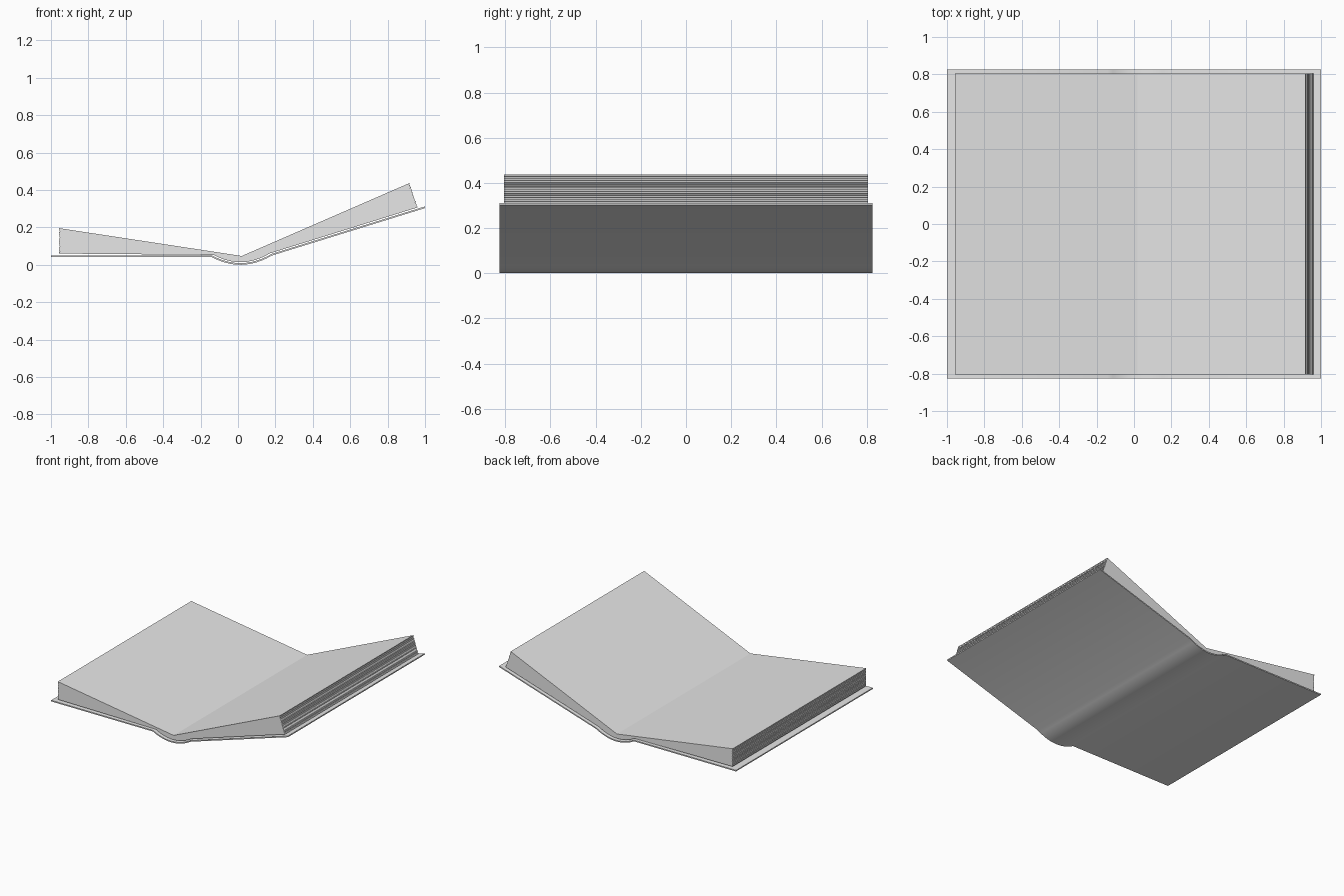
import bpy, bmesh, random
from mathutils import Vector

if "Cube" in bpy.data.objects:
    bpy.data.objects.remove(bpy.data.objects["Cube"])

random.seed(4)
grey = bpy.data.materials.new("plain grey")
grey.diffuse_color = (0.8, 0.8, 0.8, 1)
grey.use_nodes = True
grey.node_tree.nodes["Principled BSDF"].inputs["Base Color"].default_value = grey.diffuse_color


def prism(name, profile, half_depth):
    """Extrude a closed x-z profile symmetrically along y."""
    bm = bmesh.new()
    face = bm.faces.new([bm.verts.new((p[0], -half_depth, p[1])) for p in profile])
    res = bmesh.ops.extrude_face_region(bm, geom=[face])
    verts = [g for g in res["geom"] if isinstance(g, bmesh.types.BMVert)]
    bmesh.ops.translate(bm, vec=(0, 2 * half_depth, 0), verts=verts)
    bmesh.ops.recalc_face_normals(bm, faces=bm.faces)
    mesh = bpy.data.meshes.new(name)
    bm.to_mesh(mesh)
    bm.free()
    mesh.materials.append(grey)
    obj = bpy.data.objects.new(name, mesh)
    bpy.context.collection.objects.link(obj)
    return obj


def arc(a, control, b, steps):
    """Points of a quadratic curve in x-z."""
    a, c, b = Vector(a), Vector(control), Vector(b)
    return [a * (1 - t) ** 2 + c * 2 * t * (1 - t) + b * t * t
            for t in (i / steps for i in range(steps + 1))]


def fore_edge(bottom, top, sheets=14):
    """Ragged edge of stacked sheets running from bottom to top."""
    bottom, top = Vector(bottom), Vector(top)
    inward = Vector((-1 if bottom.x > 0 else 1, 0))
    pts = [bottom]
    for i in range(sheets):
        if i:
            pts.append(bottom.lerp(top, i / sheets) + inward * 0.006)
            pts.append(bottom.lerp(top, (i + 0.2) / sheets) + inward * random.uniform(0, 0.003))
        if i < sheets - 1:
            pts.append(bottom.lerp(top, (i + 0.8) / sheets) + inward * random.uniform(0, 0.003))
    return pts + [top]


# Cover: flat left board, rounded spine, raised right board
spine = arc((-0.14, 0.041), (0.02, -0.045), (0.18, 0.049), 12)
outer = [Vector((-1, 0.041))] + spine + [Vector((1, 0.303))]
inner = [p + Vector((0, 0.009)) for p in reversed(outer)]
cover = prism("cover", outer + inner, 0.825)
bpy.ops.object.select_all(action='DESELECT')
cover.select_set(True)
bpy.context.view_layer.objects.active = cover
bpy.ops.object.shade_smooth_by_angle()

# Page blocks: wedges meeting at the gutter, resting in the rounded spine
gutter = Vector((0.02, 0.047))
bed = [p + Vector((0, 0.012)) for p in arc((-0.13, 0.041), (0.02, -0.041), (0.17, 0.049), 12)]
prism("left_pages", [gutter] + bed[6::-1] + fore_edge((-0.958, 0.06), (-0.958, 0.196)), 0.805)
prism("right_pages", [gutter] + bed[6:] + fore_edge((0.961, 0.307), (0.917, 0.437)), 0.805)
